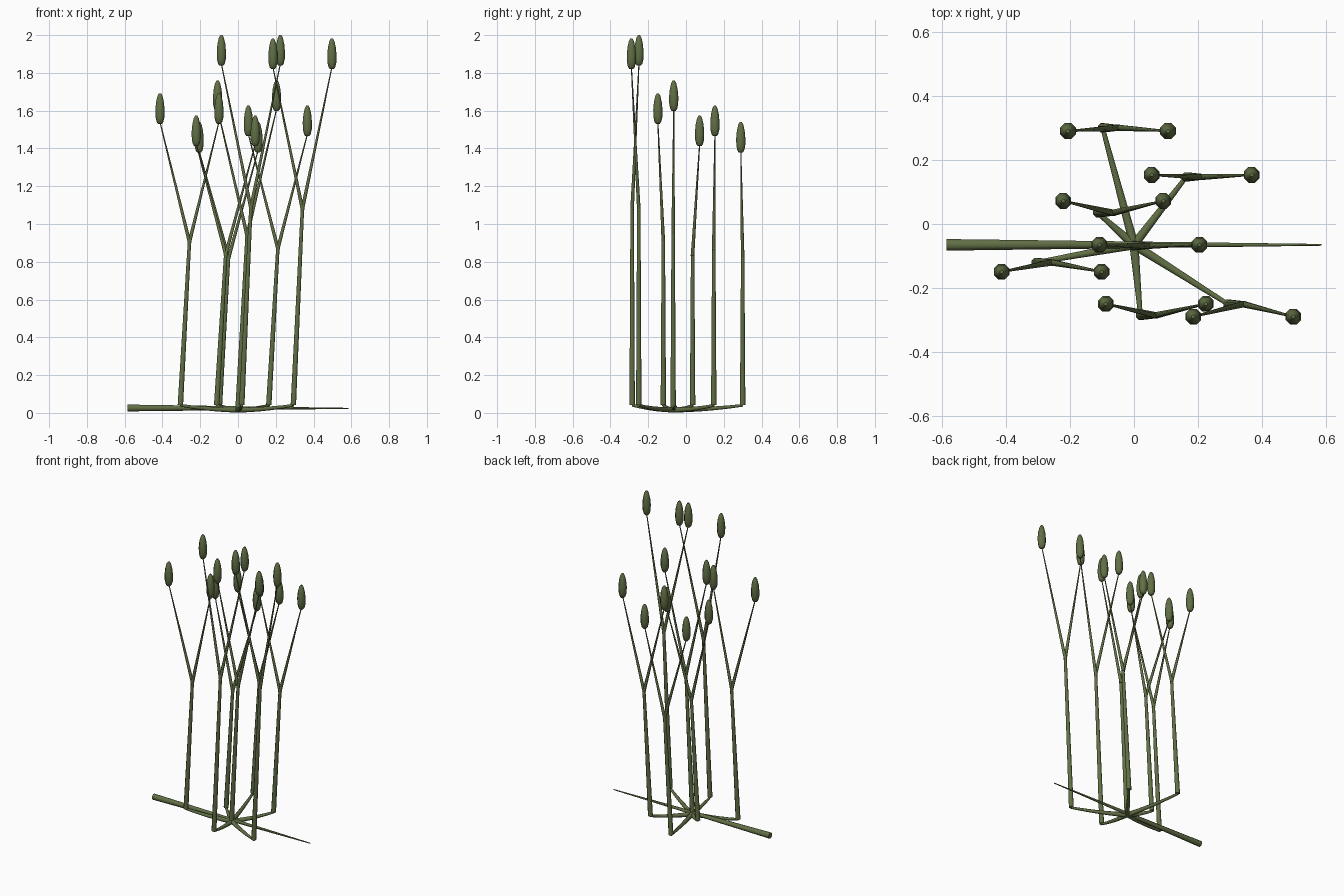
import bpy, math
from mathutils import Vector

if "Cube" in bpy.data.objects:
    bpy.data.objects.remove(bpy.data.objects["Cube"])

green = bpy.data.materials.new("moss_green")
green.diffuse_color = (0.12, 0.16, 0.06, 1)
green.use_nodes = True
green.node_tree.nodes["Principled BSDF"].inputs["Base Color"].default_value = green.diffuse_color


def sweep(name, points, radii, sides=8):
    """Closed round tube through points with a radius at each one."""
    pts = [Vector(p) for p in points]
    verts, faces = [], []
    n = len(pts)
    for i, p in enumerate(pts):
        d = (pts[min(i + 1, n - 1)] - pts[max(i - 1, 0)]).normalized()
        helper = Vector((0, 0, 1)) if abs(d.z) < 0.7 else Vector((0, 1, 0))
        u = d.cross(helper).normalized()
        v = d.cross(u)
        for k in range(sides):
            a = 2 * math.pi * (k + 0.5) / sides
            verts.append(p + (u * math.cos(a) + v * math.sin(a)) * radii[i])
    for i in range(n - 1):
        for k in range(sides):
            k2 = (k + 1) % sides
            faces.append((i * sides + k, i * sides + k2,
                          (i + 1) * sides + k2, (i + 1) * sides + k))
    faces.append(tuple(range(sides))[::-1])
    faces.append(tuple((n - 1) * sides + k for k in range(sides)))
    mesh = bpy.data.meshes.new(name)
    mesh.from_pydata(verts, [], faces)
    mesh.materials.append(green)
    obj = bpy.data.objects.new(name, mesh)
    bpy.context.collection.objects.link(obj)
    return obj


# Seed head outline: height above its foot, radius
HEAD = [(0, 0.011), (0.01, 0.019), (0.035, 0.0255), (0.075, 0.0265),
        (0.115, 0.0225), (0.148, 0.0145), (0.162, 0.006)]


def seed_head(x, y, z):
    sweep("seed_head", [(x, y, z + h) for h, r in HEAD], [r for h, r in HEAD])


# Creeping root, thick on the left and pointed on the right
HUB = Vector((0, -0.065, 0.016))
sweep("main_root", [(-0.585, -0.065, 0.026), (0.585, -0.065, 0.024)],
      [0.0195, 0.003])

# Stems: base x, base y, fork height, tip y, head foot height
STEMS = [
    (-0.098, 0.30, 0.82, 0.29, 1.378),
    (0.163, 0.147, 0.87, 0.153, 1.465),
    (-0.113, 0.035, 0.84, 0.072, 1.412),
    (0.0, -0.068, 0.94, -0.065, 1.598),
    (-0.305, -0.12, 0.905, -0.149, 1.53),
    (0.02, -0.285, 1.085, -0.249, 1.838),
    (0.293, -0.25, 1.08, -0.289, 1.82),
]
for x, y, zf, yt, zt in STEMS:
    central = abs(x) < 0.01
    base = Vector((x, y, 0.02 if central else 0.042))
    fork = Vector((x + 0.048, y, zf))
    sweep("stem", [base, fork], [0.0155, 0.0098])

    # Forked branches, each carrying a seed head
    for dx in (-0.108, 0.204):
        tip = Vector((x + dx, yt, zt + 0.01))
        start = fork - (tip - fork).normalized() * 0.008
        sweep("branch", [start, tip], [0.0105, 0.003])
        seed_head(x + dx, yt, zt)

    # Sagging side root from the hub to the stem foot
    if not central:
        pts = []
        for i in range(6):
            t = i / 5
            p = HUB.lerp(base, t)
            p.z = HUB.z + 0.024 * t * t
            pts.append(p)
        sweep("side_root", pts, [0.0155 - 0.0016 * i for i in range(6)])

# Round shading along the tubes, crisp end caps
for obj in bpy.context.collection.objects:
    bpy.ops.object.select_all(action='DESELECT')
    obj.select_set(True)
    bpy.context.view_layer.objects.active = obj
    bpy.ops.object.shade_smooth_by_angle(angle=math.radians(60))
